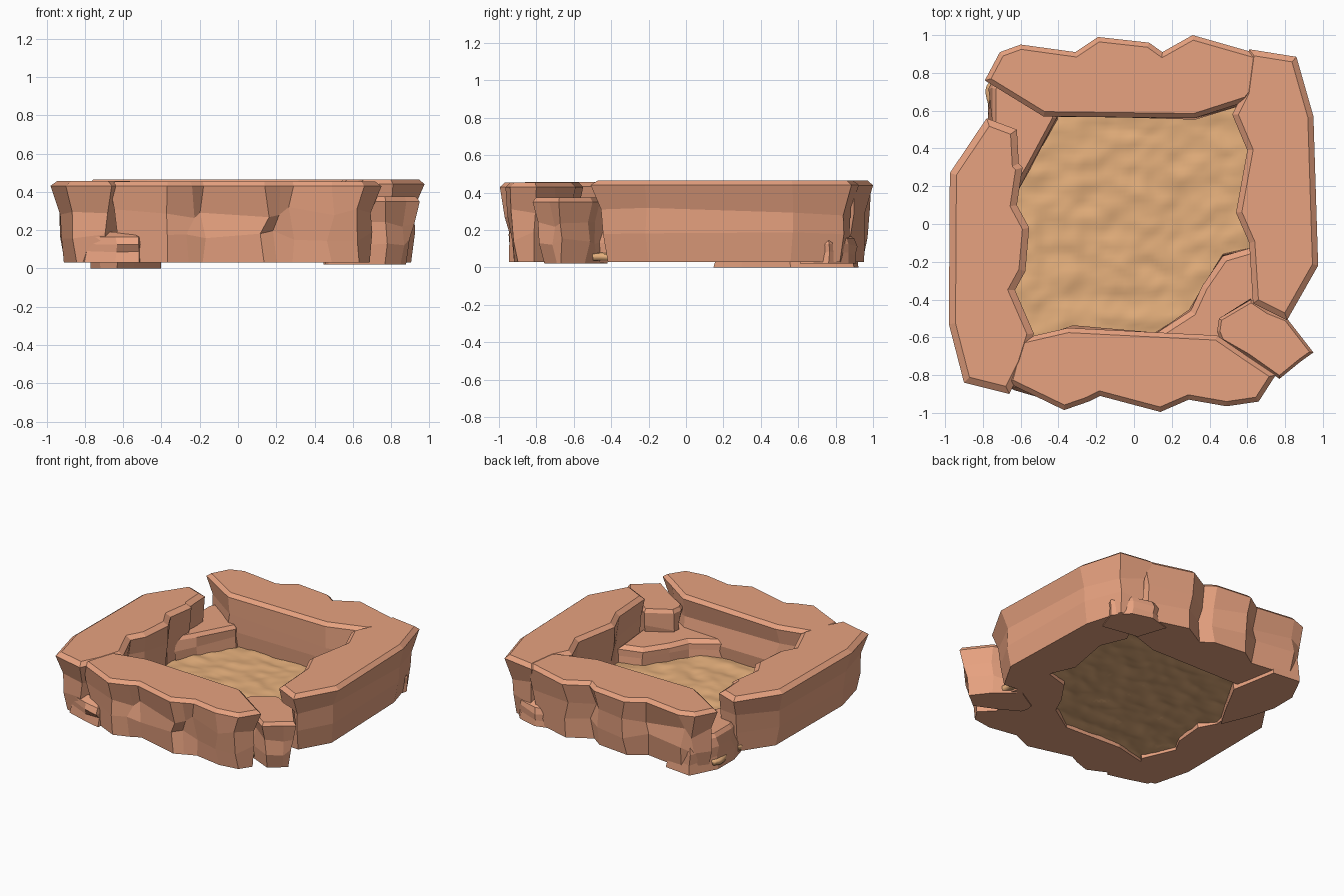
import bpy, bmesh, math, random
from mathutils import Vector, noise

if "Cube" in bpy.data.objects:
    bpy.data.objects.remove(bpy.data.objects["Cube"])

random.seed(11)


def material(name, color):
    m = bpy.data.materials.new(name)
    m.diffuse_color = (*color, 1)
    m.use_nodes = True
    m.node_tree.nodes["Principled BSDF"].inputs["Base Color"].default_value = m.diffuse_color
    return m


ROCK = material("red_rock", (0.80, 0.36, 0.215))
SAND = material("sand", (0.78, 0.43, 0.20))


def finish(bm, name, mat):
    me = bpy.data.meshes.new(name)
    bm.to_mesh(me)
    bm.free()
    me.materials.append(mat)
    ob = bpy.data.objects.new(name, me)
    bpy.context.collection.objects.link(ob)
    return ob


def inward(pts, i):
    """Mitred inward direction of a counter-clockwise outline corner."""
    a, p, b = pts[i - 1], pts[i], pts[(i + 1) % len(pts)]
    d1, d2 = (p - a).normalized(), (b - p).normalized()
    n = Vector((-d1.y, d1.x)) + Vector((-d2.y, d2.x))
    n.normalize()
    c = max(0.6, n.dot(Vector((-d1.y, d1.x))))
    return n / c


def rock(name, outline, z0, z1, taper=0.06, bevel=0.025, jitter=0.012, inner=0.72):
    """Faceted rock: stacked outlines that draw in towards the foot, with a bevelled rim."""
    pts = [Vector(p) for p in outline]
    area = sum(pts[i - 1].cross(pts[i]) for i in range(len(pts)))
    if area < 0:
        pts.reverse()
    h = z1 - z0
    # height fraction, share of taper, extra inset
    levels = [(0, 1.0, 0), (0.33, 0.75, 0), (0.62, 0.65, 0),
              (1 - 0.025 / h, 0, 0), (1, 0, bevel)]
    bm = bmesh.new()
    rings = []
    for k, (f, t, extra) in enumerate(levels):
        ring = []
        for i, p in enumerate(pts):
            outer = max(abs(p.x), abs(p.y)) > inner
            d = taper * t * (1 if outer else 0.35) + extra
            q = p + inward(pts, i) * d
            z = z0 + f * h
            if k in (1, 2):
                q += Vector((random.uniform(-1, 1), random.uniform(-1, 1))) * jitter
                z += random.uniform(-0.03, 0.03) * h / 0.43
            ring.append(bm.verts.new((q.x, q.y, z)))
        rings.append(ring)
    n = len(pts)
    for lo, hi in zip(rings, rings[1:]):
        for i in range(n):
            j = (i + 1) % n
            bm.faces.new((lo[i], lo[j], hi[j], hi[i]))
    bm.faces.new(rings[0][::-1])
    bm.faces.new(rings[-1])
    return finish(bm, name, ROCK)


# Four wall slabs
rock("front_wall", [(-.67, -.84), (-.37, -.985), (-.24, -.94), (-.18, -.91), (.14, -.995),
                    (.22, -.96), (.29, -.93), (.49, -.965), (.66, -.94), (.75, -.80),
                    (.60, -.70), (.44, -.59), (-.35, -.55), (-.61, -.61)],
     .03, .455, .045, jitter=.026)
rock("back_wall", [(-.79, .76), (-.71, .91), (-.60, .95), (-.31, .91), (-.19, .99), (.08, .96),
                   (.15, .91), (.31, 1.0), (.66, .90), (.68, .75), (.60, .65), (.32, .56),
                   (-.48, .57)], .03, .464, .045, jitter=.024)
rock("right_wall", [(.61, .925), (.86, .885), (.95, .57), (.975, -.22), (.81, -.51), (.63, -.42),
                    (.61, -.10), (.54, .06), (.60, .39), (.52, .58), (.58, .70)],
     .03, .466, .07, .03)
rock("left_wall", [(-.975, .27), (-.78, .56), (-.62, .50), (-.61, .32), (-.59, .30), (-.62, .10),
                   (-.555, -.02), (-.575, -.25), (-.63, -.35), (-.53, -.58), (-.58, -.74),
                   (-.66, -.90), (-.90, -.84), (-.98, -.53)], .03, .457, .07, .035)

# Corner rocks and the low ledge inside
rock("front_right_boulder", [(.44, -.57), (.45, -.50), (.62, -.40), (.71, -.46), (.81, -.50),
                             (.95, -.68), (.88, -.73), (.77, -.82), (.60, -.70), (.46, -.62)],
     .022, .375, .05, .015, .02)
rock("inner_ledge", [(.64, -.12), (.47, -.17), (.36, -.33), (.30, -.46), (.10, -.59),
                     (.30, -.75), (.58, -.72), (.68, -.50)], .03, .21, -.01, .03)
rock("back_left_rock", [(-.75, .72), (-.75, .54), (-.70, .36), (-.63, .18), (-.55, .30),
                        (-.41, .56), (-.48, .88), (-.66, .90)], .0, .25, -.02, .02, inner=.6)
rock("front_left_rock", [(-.83, -.70), (-.80, -.81), (-.64, -.86), (-.52, -.89), (-.48, -.70),
                         (-.72, -.58)], .03, .19, -.005, .05, .02)
rock("back_right_rock", [(.46, .86), (.60, .90), (.74, .86), (.83, .76), (.78, .62),
                         (.52, .66)], .022, .18, -.01, .04)

# Rippled sand bed, sloping down to its ragged rim
bm = bmesh.new()
bmesh.ops.create_grid(bm, x_segments=64, y_segments=64, size=1)
for v in bm.verts:
    x, y = v.co.x, v.co.y
    m = max(abs(x), abs(y))
    rag = noise.noise(Vector((x * 5, y * 5, 3))) * .04 * m
    # corners drawn in a little on the rock-filled diagonal
    cut = .12 if x > 0 > y else .03
    s = (.785 + rag) * (1 - cut * min(abs(x), abs(y)))
    edge = max(0, (m - .75) / .25)
    ripple = (noise.noise(Vector((x * 4.5, y * 7, 0))) * .014
              + noise.noise(Vector((x * 11, y * 13, 5))) * .007)
    v.co = (x * s, y * s, .092 * (1 - edge) + .072 * edge + ripple * (1 - edge * .8))
sand = finish(bm, "sand_floor", SAND)
for p in sand.data.polygons:
    p.use_smooth = True
thick = sand.modifiers.new("thickness", 'SOLIDIFY')
thick.thickness = .035
thick.offset = -1
